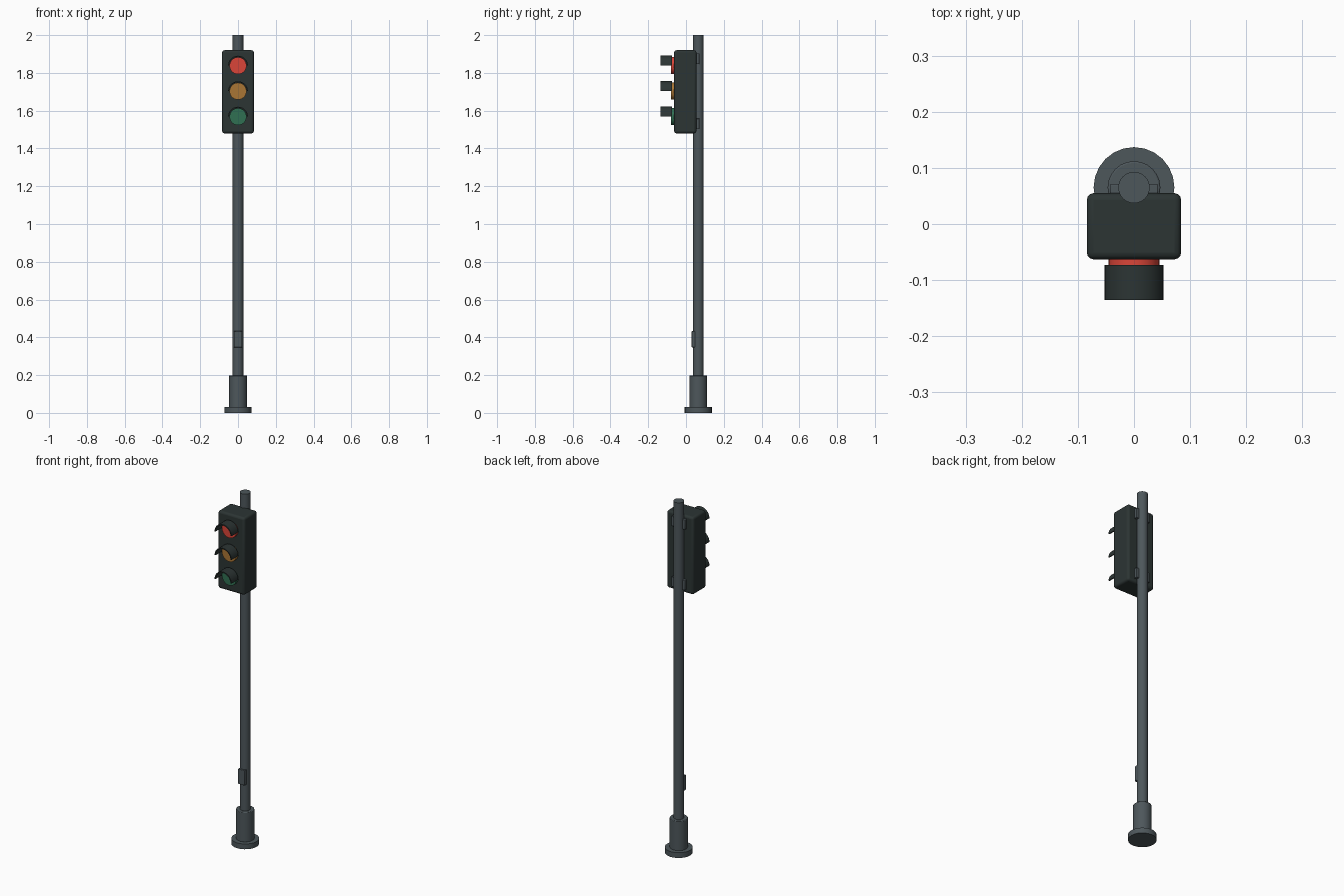
import bpy, bmesh, math
from mathutils import Matrix

cube = bpy.data.objects.get("Cube")
if cube:
    bpy.data.objects.remove(cube, do_unlink=True)


def material(name, rgb):
    m = bpy.data.materials.new(name)
    m.use_nodes = True
    m.diffuse_color = (*rgb, 1)
    bsdf = next(n for n in m.node_tree.nodes if n.type == 'BSDF_PRINCIPLED')
    bsdf.inputs["Base Color"].default_value = (*rgb, 1)
    return m


STEEL = material("grey steel", (0.075, 0.095, 0.105))
DARK = material("dark housing", (0.025, 0.035, 0.034))
RED = material("red lens", (0.70, 0.06, 0.04))
AMBER = material("amber lens", (0.40, 0.18, 0.035))
GREEN = material("green lens", (0.03, 0.16, 0.085))

POLE_Y = 0.065


def finish(name, bm, mat, bevel=0, segments=2):
    bmesh.ops.recalc_face_normals(bm, faces=bm.faces)
    mesh = bpy.data.meshes.new(name)
    bm.to_mesh(mesh)
    bm.free()
    mesh.materials.append(mat)
    ob = bpy.data.objects.new(name, mesh)
    bpy.context.collection.objects.link(ob)
    if bevel:
        mod = ob.modifiers.new("Bevel", 'BEVEL')
        mod.width, mod.segments = bevel, segments
        mod.limit_method = 'ANGLE'
    bpy.ops.object.select_all(action='DESELECT')
    ob.select_set(True)
    bpy.context.view_layer.objects.active = ob
    bpy.ops.object.shade_smooth_by_angle(angle=math.radians(35))
    return ob


def box(name, lo, hi, mat, bevel=0, segments=2):
    bm = bmesh.new()
    size = [b - a for a, b in zip(lo, hi)]
    mid = [(a + b) / 2 for a, b in zip(lo, hi)]
    bmesh.ops.create_cube(bm, size=1, matrix=Matrix.Translation(mid) @ Matrix.Diagonal((*size, 1)))
    return finish(name, bm, mat, bevel, segments)


def cylinder(name, radius, depth, centre, mat, sides=24, forward=False, bevel=0):
    bm = bmesh.new()
    place = Matrix.Translation(centre)
    if forward:
        place = place @ Matrix.Rotation(math.pi / 2, 4, 'X')
    bmesh.ops.create_cone(bm, cap_ends=True, segments=sides, radius1=radius,
                          radius2=radius, depth=depth, matrix=place)
    return finish(name, bm, mat, bevel)


def visor(name, z, outer=0.053, inner=0.047, back=-0.073, front=-0.135, steps=14):
    # half tube over the lens, made by extruding an arched section
    bm = bmesh.new()
    rings = []
    for i in range(steps + 1):
        a = math.pi * i / steps
        c, s = math.cos(a), math.sin(a)
        rings.append([bm.verts.new((r * c, y, z + r * s))
                      for r, y in ((outer, back), (outer, front), (inner, front), (inner, back))])
    for a, b in zip(rings, rings[1:]):
        for k in range(4):
            n = (k + 1) % 4
            bm.faces.new((a[k], a[n], b[n], b[k]))
    bm.faces.new(rings[0])
    bm.faces.new(rings[-1])
    return finish(name, bm, DARK)


# Post
cylinder("base_flange", 0.072, 0.03, (0, POLE_Y, 0.015), STEEL)
cylinder("base_sleeve", 0.047, 0.17, (0, POLE_Y, 0.113), STEEL, bevel=0.003)
cylinder("pole", 0.028, 1.97, (0, POLE_Y, 1.015), STEEL)
box("access_hatch", (-0.021, 0.03, 0.347), (0.021, 0.05, 0.433), STEEL, 0.002)

# Signal head
box("signal_housing", (-0.084, -0.063, 1.48), (0.084, 0.055, 1.92), DARK, 0.012, 3)
for name, z in (("lower_bracket", 1.53), ("upper_bracket", 1.875)):
    box(name, (-0.043, 0.05, z - 0.028), (0.043, 0.071, z + 0.028), STEEL, 0.002)

# Lamps with visors
for name, z, mat in (("red", 1.838, RED), ("amber", 1.703, AMBER), ("green", 1.568, GREEN)):
    cylinder(name + "_lens", 0.045, 0.02, (0, -0.07, z), mat, forward=True)
    visor(name + "_visor", z)
